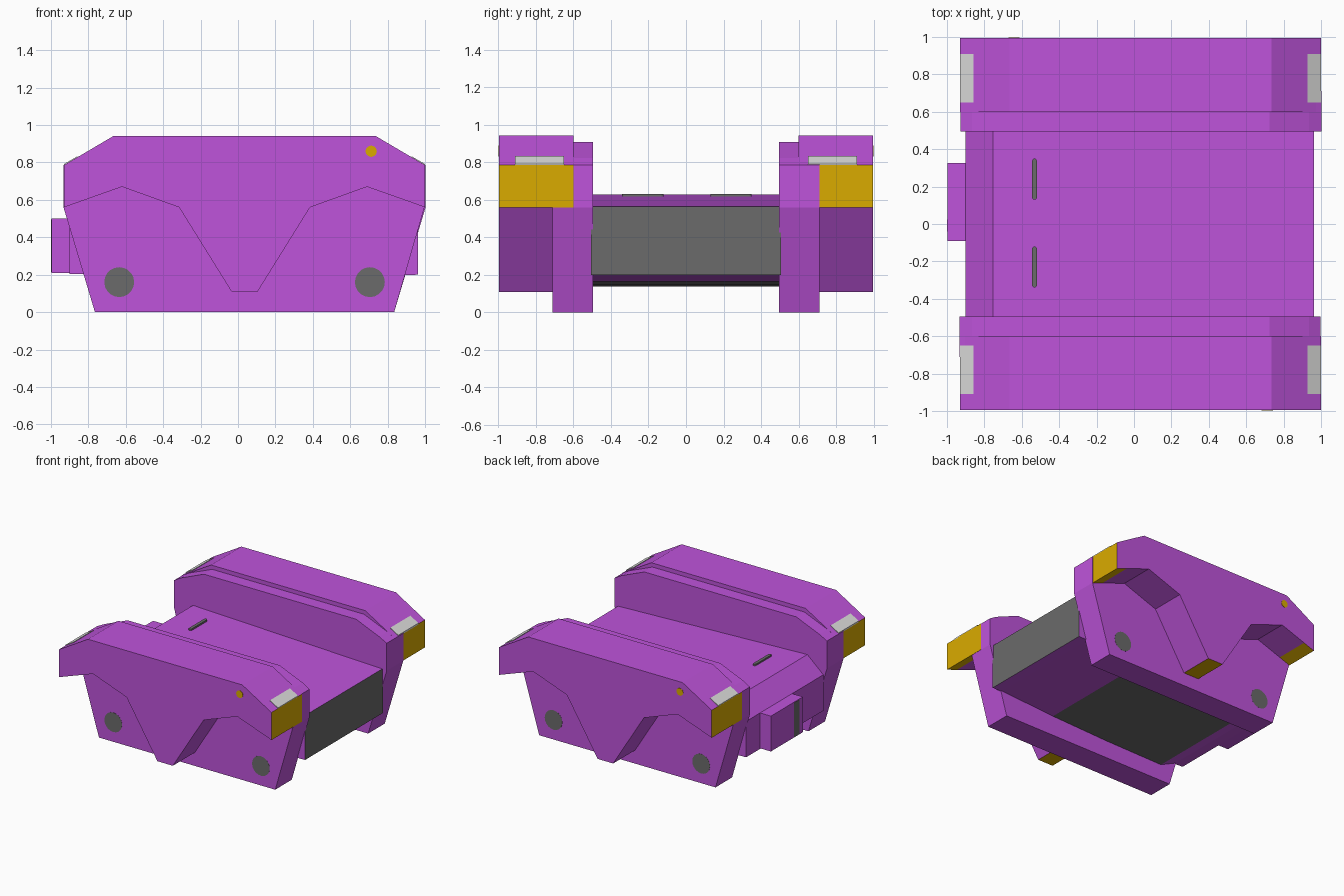
import bpy, bmesh, math
from mathutils import Matrix

cube = bpy.data.objects.get("Cube")
if cube:
    bpy.data.objects.remove(cube, do_unlink=True)


def material(name, rgb):
    m = bpy.data.materials.new(name)
    m.use_nodes = True
    col = (*rgb, 1.0)
    m.diffuse_color = col
    m.node_tree.nodes["Principled BSDF"].inputs["Base Color"].default_value = col
    return m


PURPLE = material("purple paint", (0.52, 0.088, 0.71))
YELLOW = material("amber", (0.70, 0.41, 0.0))
DARK = material("dark grey", (0.145, 0.145, 0.145))
LIGHT = material("light grey", (0.72, 0.72, 0.71))


def finish(name, bm, mats, rule=None, matrix=None):
    """Turn a bmesh into an object, colouring faces by rule(normal, centre)."""
    bmesh.ops.recalc_face_normals(bm, faces=bm.faces)
    bm.normal_update()
    if rule:
        for f in bm.faces:
            f.material_index = rule(f.normal, f.calc_center_median())
    if matrix:
        bm.transform(matrix)
    me = bpy.data.meshes.new(name)
    bm.to_mesh(me)
    bm.free()
    for m in mats:
        me.materials.append(m)
    ob = bpy.data.objects.new(name, me)
    bpy.context.collection.objects.link(ob)
    return ob


def prism(name, profile, y0, y1, mats, rule=None, matrix=None):
    """Extrude an x-z outline along y."""
    bm = bmesh.new()
    face = bm.faces.new([bm.verts.new((x, y0, z)) for x, z in profile])
    ext = bmesh.ops.extrude_face_region(bm, geom=[face])
    for v in ext["geom"]:
        if isinstance(v, bmesh.types.BMVert):
            v.co.y = y1
    return finish(name, bm, mats, rule, matrix)


def disc(name, x, z, y0, y1, r, mat, matrix):
    n = 20
    pts = [(x + r * math.cos(2 * math.pi * i / n),
            z + r * math.sin(2 * math.pi * i / n)) for i in range(n)]
    return prism(name, pts, y0, y1, [mat], None, matrix)


# Outline of the outer fender, with two wheel arches and a central leg
right_half = [(0.07, 0.11), (0.35, 0.56), (0.655, 0.67), (0.87, 0.594), (0.965, 0.56),
              (0.965, 0.786), (0.70, 0.942)]
fender_outline = right_half + [(-x, z) for x, z in reversed(right_half)]

# Inner side plate, reaching the ground; one end sits proud of the fender
E = 0.003
plate_outline = [(0.80, 0), (0.965 - E, 0.56), (0.965 - E, 0.786), (0.90, 0.822),
                 (0.69, 0.909), (-0.69, 0.909), (-0.90, 0.822), (-0.965 - E, 0.786),
                 (-0.965 - E, 0.56), (-0.80, 0)]


def fender_rule(n, c):
    if abs(n.x) > 0.95:
        return 1                                   # end lamps
    if n.z < -0.5 and (abs(c.x) > 0.87 or abs(c.x) < 0.05):
        return 1                                   # lamp undersides and leg tip
    return 0


# Both sides are the same assembly, the back one turned half a circle
for side, angle in (("front", 0), ("back", math.pi)):
    M = Matrix.Translation((0.035, 0, 0)) @ Matrix.Rotation(angle, 4, "Z")
    prism(side + "_fender", fender_outline, -0.995, -0.60, [PURPLE, YELLOW], fender_rule, M)
    prism(side + "_side_plate", plate_outline, -0.71, -0.495, [PURPLE], None, M)
    disc(side + "_marker_dot", 0.677, 0.86, -0.998, -0.99, 0.03, YELLOW, M)
    for s, end in ((1, "a"), (-1, "b")):
        # Light strip lying on the sloped fender corner
        strip = [(s * 0.965, 0.78), (s * 0.965, 0.792), (s * 0.892, 0.834), (s * 0.892, 0.822)]
        prism(f"{side}_light_strip_{end}", strip, -0.91, -0.65, [LIGHT], None, M)
        disc(f"{side}_axle_cap_{end}", s * 0.67, 0.16, -0.711, -0.70, 0.08, DARK, M)

# Central hull with a dark end panel and a dark bulging belly
hull_outline = [(0.963, 0.20), (0.963, 0.565), (-0.755, 0.627), (-0.90, 0.50),
                (-0.90, 0.205), (-0.82, 0.203), (-0.68, 0.137), (-0.15, 0.145),
                (0.38, 0.165), (0.88, 0.198)]


def hull_rule(n, c):
    belly = n.z < -0.5 and -0.6 < c.x < 0.3
    return 1 if n.x > 0.95 or belly else 0


prism("hull", hull_outline, -0.505, 0.505, [PURPLE, DARK], hull_rule)


def box(name, lo, hi, mat):
    prism(name, [(lo[0], lo[2]), (hi[0], lo[2]), (hi[0], hi[2]), (lo[0], hi[2])],
          lo[1], hi[1], [mat])


# Box on the hull end with a dark upright stripe
box("end_box", (-0.998, -0.09, 0.21), (-0.88, 0.325, 0.50), PURPLE)
box("end_box_stripe", (-1.0, -0.04, 0.215), (-0.994, 0.025, 0.495), DARK)


# Two narrow rounded slots on the hull deck
for name, yc in (("deck_slot_front", -0.23), ("deck_slot_back", 0.24)):
    bm = bmesh.new()
    ring = []
    for end in (1, -1):
        for i in range(7):
            a = math.pi * i / 6 + (0 if end > 0 else math.pi)
            ring.append(bm.verts.new((-0.532 + 0.013 * math.cos(a),
                                      yc + end * 0.097 + 0.013 * math.sin(a), 0.612)))
    ext = bmesh.ops.extrude_face_region(bm, geom=[bm.faces.new(ring)])
    bmesh.ops.translate(bm, vec=(0, 0, 0.02),
                        verts=[v for v in ext["geom"] if isinstance(v, bmesh.types.BMVert)])
    finish(name, bm, [DARK])
